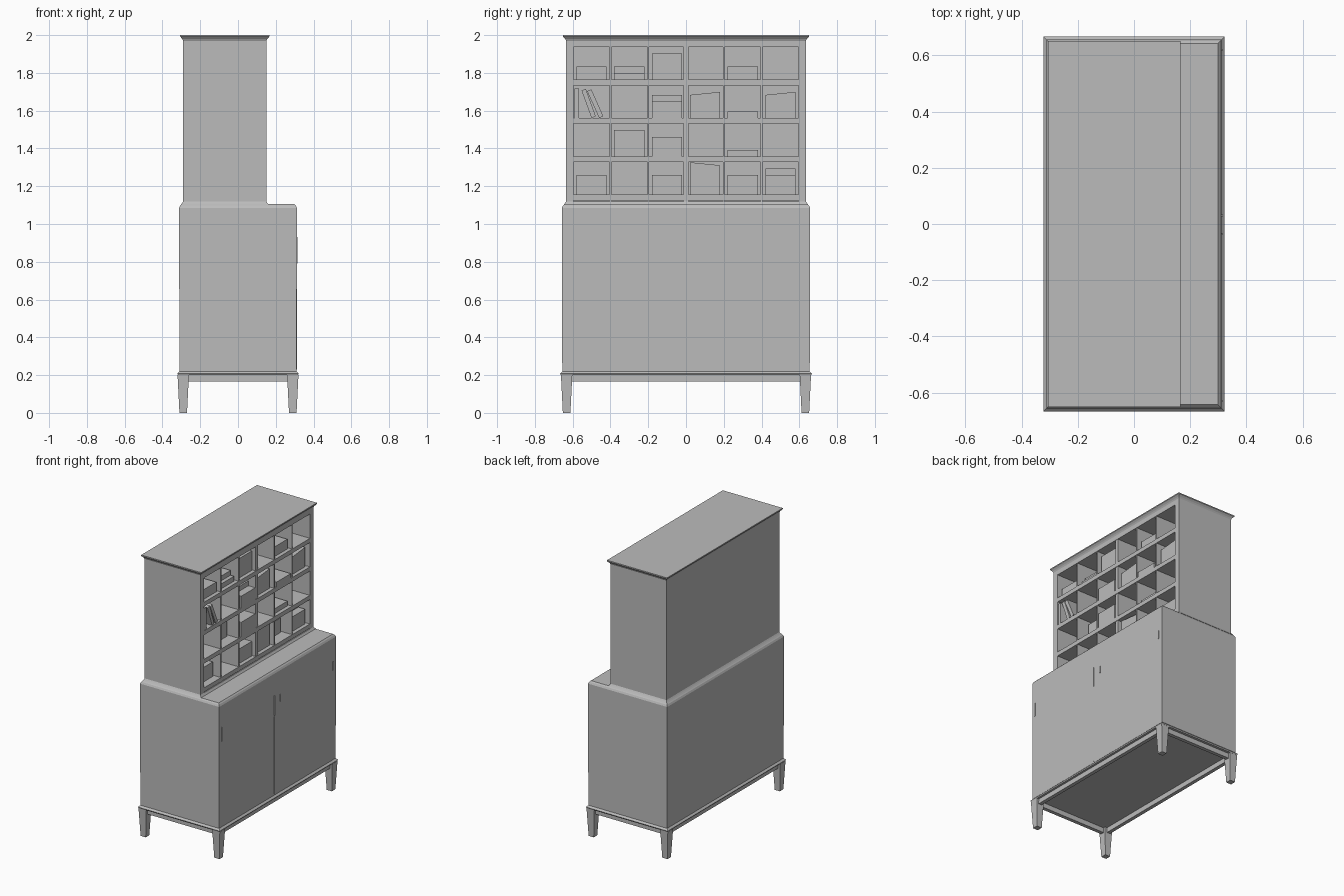
import bpy, bmesh, math
from mathutils import Matrix, Vector

cube = bpy.data.objects.get("Cube")
if cube:
    bpy.data.objects.remove(cube, do_unlink=True)

grey = bpy.data.materials.new("plain_grey")
grey.use_nodes = True
color = (0.5, 0.5, 0.5, 1)
grey.diffuse_color = color
grey.node_tree.nodes["Principled BSDF"].inputs["Base Color"].default_value = color


def finish(name, bm):
    bmesh.ops.recalc_face_normals(bm, faces=bm.faces)
    mesh = bpy.data.meshes.new(name)
    bm.to_mesh(mesh)
    bm.free()
    mesh.materials.append(grey)
    obj = bpy.data.objects.new(name, mesh)
    bpy.context.scene.collection.objects.link(obj)
    return obj


def loft(name, back, front, half_width, sections):
    """Skin stacked rectangles; each section is (outward offset, height)."""
    bm = bmesh.new()
    loops = []
    for offset, z in sections:
        near, far, side = back - offset, front + offset, half_width + offset
        corners = ((near, -side), (far, -side), (far, side), (near, side))
        loops.append([bm.verts.new((x, y, z)) for x, y in corners])
    for low, high in zip(loops, loops[1:]):
        for i in range(len(low)):
            bm.faces.new((low[i - 1], low[i], high[i], high[i - 1]))
    bm.faces.new(loops[0])
    bm.faces.new(loops[-1])
    return finish(name, bm)


def box(name, low, high, slope=0, lean=0):
    """Box between two corners; its top may slope along y, or it may lean."""
    bm = bmesh.new()
    low, high = Vector(low), Vector(high)
    bmesh.ops.create_cube(bm, size=1)
    bmesh.ops.scale(bm, vec=high - low, verts=bm.verts)
    bmesh.ops.translate(bm, vec=(low + high) / 2, verts=bm.verts)
    for vert in bm.verts:
        if vert.co.z > (low.z + high.z) / 2:
            vert.co.z += slope * (vert.co.y - high.y)
    bmesh.ops.rotate(bm, cent=low, verts=bm.verts, matrix=Matrix.Rotation(lean, 3, 'X'))
    return finish(name, bm)


# Overall measures
half_depth, half_width = 0.31, 0.655
slab_z, shoulder_z, hutch_z, crown_z, top_z = 0.2, 1.085, 1.12, 1.975, 2
hutch_back, hutch_front, hutch_half = -0.29, 0.15, 0.635

# Tapered legs, with an apron between them
leg_x, leg_y, leg_half, apron_z, apron_half = 0.29, 0.632, 0.02, 0.165, 0.013
for sx, side in ((-1, "right"), (1, "left")):
    for sy, end in ((-1, "front"), (1, "back")):
        leg = loft(f"{end}_{side}_leg", -leg_half, leg_half, leg_half,
                   ((0, 0), (leg_half / 2, slab_z)))
        leg.location = (sx * leg_x, sy * leg_y, 0)
    box(f"{side}_apron", (sx * leg_x - apron_half, -leg_y, apron_z),
        (sx * leg_x + apron_half, leg_y, slab_z))
for sy, end in ((-1, "front"), (1, "back")):
    box(f"{end}_apron", (-leg_x, sy * leg_y - apron_half, apron_z),
        (leg_x, sy * leg_y + apron_half, slab_z))

# Base slab and lower cabinet with a sloped shoulder
loft("base_slab", -half_depth, half_depth, half_width,
     ((0.008, slab_z), (0.012, slab_z + 0.008), (0, slab_z + 0.02)))
ledge_z = shoulder_z + 0.02
loft("lower_cabinet", -half_depth, half_depth, half_width,
     ((0, slab_z), (0.002, shoulder_z), (-0.004, shoulder_z + 0.012), (-0.012, ledge_z)))
loft("shoulder", hutch_back, hutch_front, hutch_half,
     ((0.012, ledge_z - 0.002), (0.005, ledge_z + 0.007), (0, hutch_z)))

# Door seam and slim pulls
thin = 0.003
box("door_seam", (half_depth - thin, -0.037, slab_z + 0.03),
    (half_depth + thin, -0.034, shoulder_z))
for y, z, length in ((-0.63, 0.88, 0.1), (-0.035, 0.86, 0.14), (0.03, 0.89, 0.05), (0.62, 0.89, 0.06)):
    box("door_pull", (half_depth, y - thin, z - length / 2),
        (half_depth + thin + thin, y + thin, z + length / 2))

# Hutch carcass
inner_back, inner_half = -0.12, 0.595
box("hutch_back", (hutch_back, -hutch_half, hutch_z), (inner_back, hutch_half, crown_z))
for sy, side in ((-1, "front"), (1, "back")):
    low, high = sorted((sy * inner_half, sy * hutch_half))
    box(f"{side}_hutch_side", (inner_back, low, hutch_z), (hutch_front, high, crown_z))

# Pigeonhole grid
pitch_y, pitch_z, floor_z, board = 0.2, 0.203, 1.155, 0.03
row_count, column_count = 4, 6
for row in range(row_count + 1):
    top = min(floor_z + row * pitch_z, crown_z)
    box("shelf", (inner_back, -inner_half, top - board), (hutch_front, inner_half, top))
box("top_rail", (inner_back, -inner_half, crown_z - board - thin),
    (hutch_front, inner_half, crown_z))
for column in range(1, column_count):
    y = (column - column_count / 2) * pitch_y
    half = 0.013 if column == column_count / 2 else 0.005
    box("divider", (inner_back, y - half, hutch_z), (hutch_front - thin, y + half, crown_z))

# Crown moulding
loft("crown", hutch_back, hutch_front, hutch_half,
     ((0, crown_z - 0.005), (0.005, crown_z + 0.005), (0.016, top_z - 0.008), (0.016, top_z)))

# Stored boxes, one list per row: column, fill height, fill depth, top slope
contents = (
    ((0, .6, .8, 0), (2, .6, .9, 0), (3, .9, .9, -.1), (4, .6, .7, 0), (5, .6, .9, 0), (5, .8, .7, 0)),
    ((1, .8, .7, 0), (2, .6, 1, 0), (4, .2, .9, 0)),
    ((2, .5, 1, 0), (2, .7, .8, 0), (3, .8, .9, .1), (4, .2, 1, 0), (5, .8, .9, .1)),
    ((0, .4, .9, 0), (1, .2, .9, 0), (1, .4, .8, 0), (2, .8, .9, 0), (4, .4, .9, 0)),
)
room, half = pitch_z - board, pitch_y * 0.4
for row, stored in enumerate(contents):
    z = floor_z + row * pitch_z
    for column, height, depth, slope in stored:
        y = (column + 0.5 - column_count / 2) * pitch_y
        front = inner_back + depth * (hutch_front - inner_back)
        box("stored_box", (inner_back, y - half, z), (front, y + half, z + height * room), slope)

# Books in the corner pigeonhole, two of them leaning
book_z = floor_z + pitch_z * 2
for y, angle in ((-0.59, 0), (-0.5, 20), (-0.46, 24)):
    box("book", (0, y, book_z), (hutch_front - thin, y + board * 0.8, book_z + room * 0.9),
        lean=math.radians(angle))
